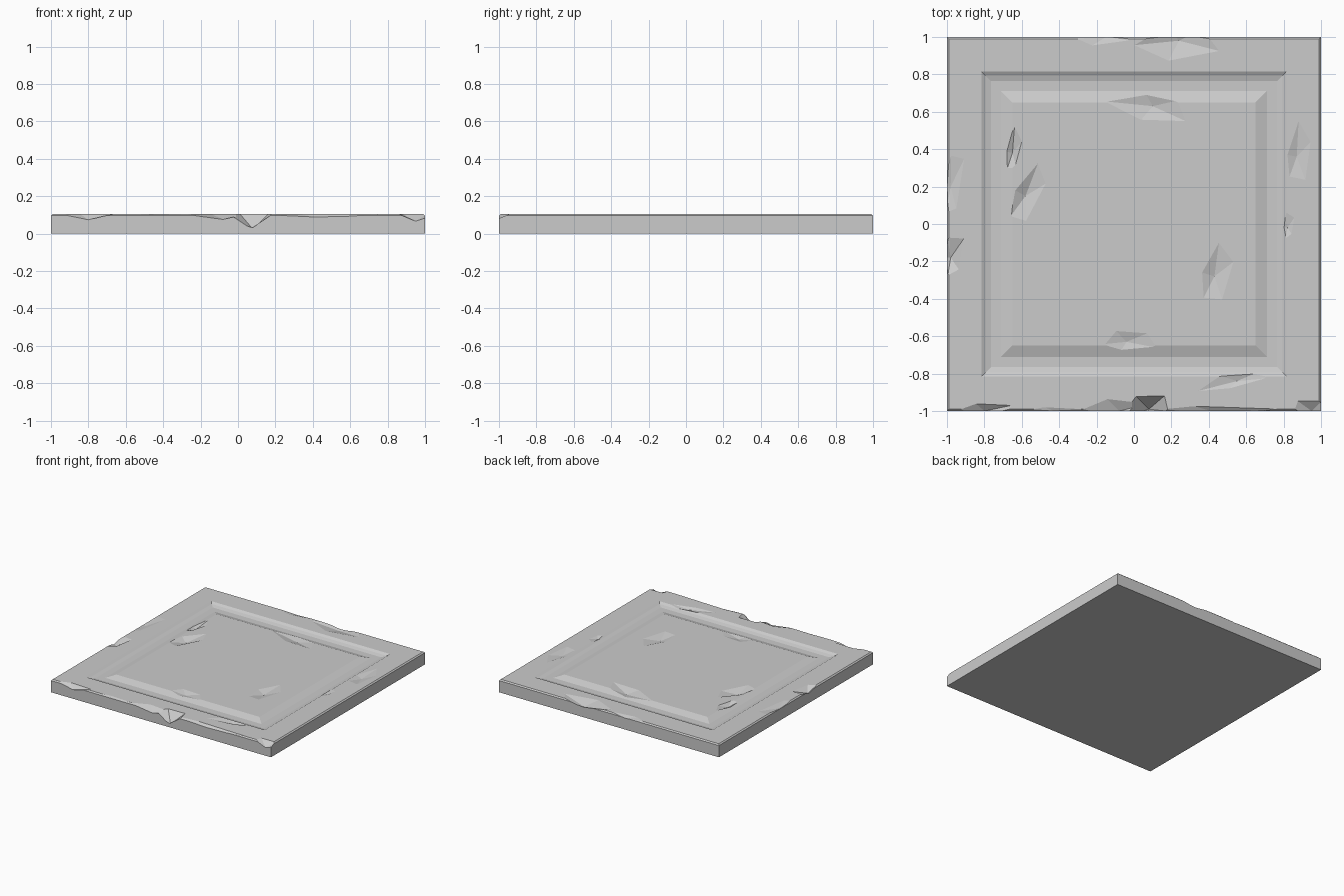
import bpy, bmesh, random
from mathutils import Vector, Matrix

if "Cube" in bpy.data.objects:
    bpy.data.objects.remove(bpy.data.objects["Cube"])

random.seed(4)
TOP = 0.105


def make_object(name, bm):
    bmesh.ops.recalc_face_normals(bm, faces=bm.faces[:])
    mesh = bpy.data.meshes.new(name)
    bm.to_mesh(mesh)
    bm.free()
    ob = bpy.data.objects.new(name, mesh)
    bpy.context.collection.objects.link(ob)
    return ob


# Slab: concentric square rings (half width, height) with a recessed frame groove
PROFILE = [(1.0, 0), (1.0, 0.096), (0.99, TOP), (0.815, TOP), (0.795, 0.094),
           (0.765, 0.085), (0.71, 0.085), (0.65, TOP)]
bm = bmesh.new()
rings = [[bm.verts.new((sx * r, sy * r, z)) for sx, sy in
          ((-1, -1), (1, -1), (1, 1), (-1, 1))] for r, z in PROFILE]
for a, b in zip(rings, rings[1:]):
    for i in range(4):
        j = (i + 1) % 4
        bm.faces.new((a[i], a[j], b[j], b[i]))
bm.faces.new(rings[0][::-1])
bm.faces.new(rings[-1])
slab = make_object("stone_slab", bm)


# Chips: faceted, jittered flattened balls cut out of the surface
def chip(x, y, rx, ry, depth, angle=0.0):
    rz = depth * 2.2
    bm = bmesh.new()
    bmesh.ops.create_icosphere(bm, subdivisions=1, radius=1)
    for v in bm.verts:
        v.co *= random.uniform(0.82, 1.15)
    bmesh.ops.transform(bm, verts=bm.verts[:], matrix=(
        Matrix.Translation((x, y, TOP + rz - depth))
        @ Matrix.Rotation(angle, 4, 'Z')
        @ Matrix.Diagonal(Vector((rx, ry, rz, 1)))))
    cutter = make_object("chip_cutter", bm)
    cutter.hide_render = True
    mod = slab.modifiers.new("chip", 'BOOLEAN')
    mod.operation = 'DIFFERENCE'
    mod.solver = 'EXACT'
    mod.object = cutter
    return cutter


CHIPS = [
    # front edge
    (-0.80, -1.0, 0.28, 0.08, 0.04, 0.0), (-0.08, -1.0, 0.24, 0.08, 0.04, 0.0),
    (0.08, -0.99, 0.20, 0.12, 0.065, 0.3), (0.45, -1.01, 0.55, 0.05, 0.018, 0.0),
    (-0.40, -1.01, 0.40, 0.05, 0.018, 0.0), (0.95, -1.0, 0.17, 0.09, 0.045, 0.4),
    (0.55, -0.84, 0.28, 0.06, 0.018, 0.25),
    # back edge
    (0.24, 0.98, 0.28, 0.14, 0.032, 0.1), (-0.15, 1.0, 0.30, 0.06, 0.018, 0.0),
    # left edge
    (-0.98, -0.18, 0.09, 0.18, 0.032, 0.0), (-0.98, 0.20, 0.08, 0.30, 0.018, -0.1),
    # right border
    (0.87, 0.36, 0.10, 0.22, 0.022, -0.2), (0.82, -0.02, 0.05, 0.10, 0.012, 0.0),
    # raised panel
    (0.10, 0.63, 0.28, 0.13, 0.024, -0.1), (-0.58, 0.15, 0.10, 0.24, 0.022, -0.5),
    (-0.65, 0.38, 0.06, 0.16, 0.020, -0.2), (0.43, -0.28, 0.13, 0.25, 0.024, -0.3),
    (-0.04, -0.63, 0.24, 0.10, 0.026, 0.1),
]
cutters = [chip(*c) for c in CHIPS]

# Bake the cuts and drop the cutters
deps = bpy.context.evaluated_depsgraph_get()
deps.update()
baked = bpy.data.meshes.new_from_object(slab.evaluated_get(deps))
slab.modifiers.clear()
slab.data = baked
for c in cutters:
    bpy.data.objects.remove(c, do_unlink=True)
